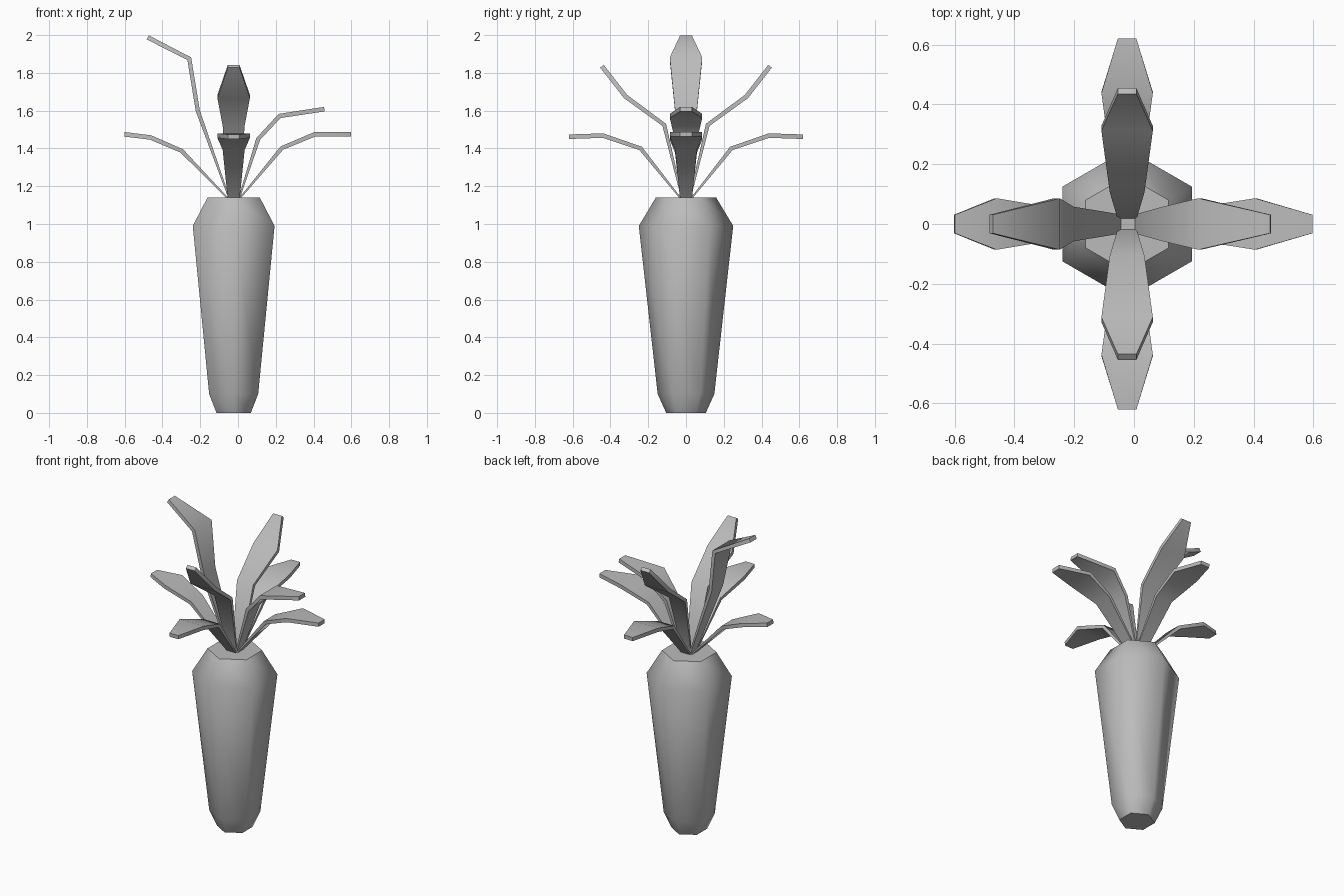
import bpy, bmesh, math
from mathutils import Vector

if "Cube" in bpy.data.objects:
    bpy.data.objects.remove(bpy.data.objects["Cube"])

CX = -0.023  # root axis sits slightly left of the centre

grey = bpy.data.materials.new("plain_grey")
grey.diffuse_color = (0.5, 0.5, 0.5, 1)
grey.use_nodes = True
grey.node_tree.nodes["Principled BSDF"].inputs["Base Color"].default_value = grey.diffuse_color


def make_object(name, bm, angle):
    bmesh.ops.recalc_face_normals(bm, faces=bm.faces)
    mesh = bpy.data.meshes.new(name)
    bm.to_mesh(mesh)
    bm.free()
    mesh.materials.append(grey)
    obj = bpy.data.objects.new(name, mesh)
    bpy.context.collection.objects.link(obj)
    bpy.ops.object.select_all(action='DESELECT')
    obj.select_set(True)
    bpy.context.view_layer.objects.active = obj
    bpy.ops.object.shade_smooth_by_angle(angle=math.radians(angle))
    return obj


def skin(name, rings, angle):
    """Join equal rings of points into a closed tube with end caps."""
    bm = bmesh.new()
    loops = [[bm.verts.new(p) for p in ring] for ring in rings]
    n = len(loops[0])
    for a, b in zip(loops, loops[1:]):
        for i in range(n):
            j = (i + 1) % n
            bm.faces.new((a[i], a[j], b[j], b[i]))
    bm.faces.new(loops[0])
    bm.faces.new(loops[-1])
    return make_object(name, bm, angle)


# Six-sided tapered root, corners pointing front and back
profile = [(0.105, 0.0), (0.15, 0.10), (0.25, 0.99), (0.16, 1.14)]
root = skin("root", [
    [(CX + r * math.sin(k * math.pi / 3), r * math.cos(k * math.pi / 3), z)
     for k in range(6)] for r, z in profile], 61)
for poly in root.data.polygons:
    if abs(poly.normal.z) > 0.99:
        poly.use_smooth = False
for edge in root.data.edges:
    z0, z1 = (root.data.vertices[v].co.z for v in edge.vertices)
    if z0 == z1 and (z0 < 0.01 or z0 > 1.1):
        edge.use_edge_sharp = True


# Bent tapering leaves: path is (distance from axis, height)
WIDTHS = (0.032, 0.058, 0.086, 0.031)
THICK = (0.004, 0.011, 0.012, 0.012)


def leaf(name, path, direction):
    out = Vector((direction[0], direction[1], 0))
    side = Vector((-direction[1], direction[0], 0))
    pts = [Vector(p) for p in path]
    rings = []
    for i, p in enumerate(pts):
        tan = (pts[min(i + 1, 3)] - pts[max(i - 1, 0)]).normalized()
        nrm = Vector((-tan.y, tan.x))
        ring = []
        for s, t in ((-1, -1), (1, -1), (1, 1), (-1, 1)):
            q = p + nrm * t * THICK[i]
            ring.append(Vector((CX, 0, q.y)) + out * q.x + side * s * WIDTHS[i])
        rings.append(ring)
    skin(name, rings, 60)


low_y = [(0.032, 1.14), (0.24, 1.40), (0.44, 1.468), (0.62, 1.462)]
high_y = [(0.022, 1.14), (0.115, 1.525), (0.32, 1.675), (0.445, 1.835)]
for label, d in (("front", (0, -1)), ("back", (0, 1))):
    leaf("low_leaf_" + label, low_y, d)
    leaf("high_leaf_" + label, high_y, d)

leaf("low_leaf_right", [(0.036, 1.14), (0.255, 1.402), (0.43, 1.475), (0.62, 1.475)], (1, 0))
leaf("high_leaf_right", [(0.03, 1.14), (0.13, 1.45), (0.243, 1.572), (0.48, 1.608)], (1, 0))
leaf("low_leaf_left", [(0.035, 1.14), (0.275, 1.387), (0.44, 1.458), (0.578, 1.475)], (-1, 0))
leaf("high_leaf_left", [(0.025, 1.14), (0.19, 1.60), (0.235, 1.875), (0.455, 1.988)], (-1, 0))
